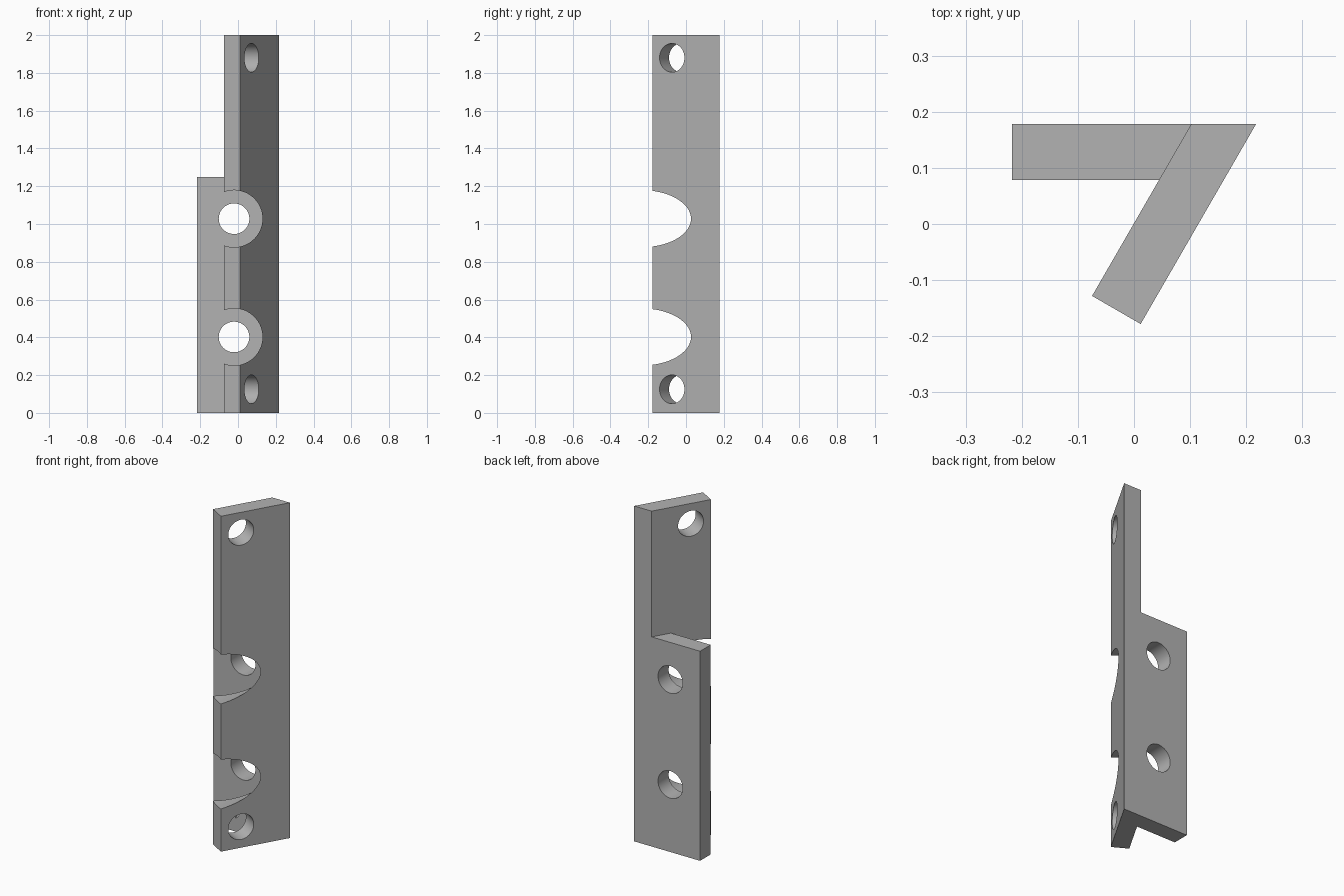
import bpy, bmesh, math
from mathutils import Vector, Matrix

if "Cube" in bpy.data.objects:
    bpy.data.objects.remove(bpy.data.objects["Cube"])

grey = bpy.data.materials.new("plain grey")
grey.diffuse_color = (0.45, 0.45, 0.45, 1)
grey.use_nodes = True
grey.node_tree.nodes["Principled BSDF"].inputs["Base Color"].default_value = grey.diffuse_color


def finish(bm, name):
    bmesh.ops.recalc_face_normals(bm, faces=bm.faces)
    mesh = bpy.data.meshes.new(name)
    bm.to_mesh(mesh)
    bm.free()
    mesh.materials.append(grey)
    ob = bpy.data.objects.new(name, mesh)
    bpy.context.collection.objects.link(ob)
    return ob


def prism(name, outline, height):
    """Extrude a plan outline upward from the ground."""
    bm = bmesh.new()
    face = bm.faces.new([bm.verts.new((x, y, 0)) for x, y in outline])
    ext = bmesh.ops.extrude_face_region(bm, geom=[face])
    top = [v for v in ext["geom"] if isinstance(v, bmesh.types.BMVert)]
    bmesh.ops.translate(bm, verts=top, vec=(0, 0, height))
    return finish(bm, name)


def rod(name, start, end, radius):
    """Cylinder running between two points."""
    a, b = Vector(start), Vector(end)
    turn = (b - a).to_track_quat('Z', 'Y').to_matrix().to_4x4()
    bm = bmesh.new()
    bmesh.ops.create_cone(bm, cap_ends=True, segments=64, radius1=radius, radius2=radius,
                          depth=(b - a).length, matrix=Matrix.Translation((a + b) / 2) @ turn)
    return finish(bm, name)


def combine(target, tool, operation):
    mod = target.modifiers.new(operation.lower(), 'BOOLEAN')
    mod.operation, mod.object, mod.solver = operation, tool, 'EXACT'
    bpy.context.view_layer.objects.active = target
    bpy.ops.object.modifier_apply(modifier=mod.name)
    bpy.data.objects.remove(tool)


# Tall plate, leaning 60 degrees in plan
along = Vector((0.5, math.sqrt(0.75)))
across = Vector((-along.y, along.x)) * 0.1
back_corner = Vector((0.2175, 0.178))
front_corner = back_corner - along * 0.4113
back_inner = Vector((back_corner.x - 0.1 / along.y, 0.178))
bracket = prism("angle_bracket", [back_corner, back_inner, front_corner + across, front_corner], 2.0)

# Short plate along the back, its end buried in the tall plate
flange = prism("back_flange", [(-0.2175, 0.078), (0.09, 0.078), (0.14, 0.178), (-0.2175, 0.178)], 1.25)
combine(bracket, flange, 'UNION')

# Flange screw holes, with wide tool clearance through the tall plate
for z in (0.402, 1.028):
    combine(bracket, rod("clearance", (-0.021, -0.4, z), (-0.021, 0.078, z), 0.151), 'DIFFERENCE')
    combine(bracket, rod("flange_hole", (-0.021, 0, z), (-0.021, 0.3, z), 0.081), 'DIFFERENCE')

# Screw holes square to the tall plate, near its ends
centre = front_corner + along * 0.12
for z in (0.125, 1.88):
    a, b = centre - across, centre + across * 2
    combine(bracket, rod("plate_hole", (a.x, a.y, z), (b.x, b.y, z), 0.076), 'DIFFERENCE')

# Smooth bores, sharp plate edges
bpy.ops.object.select_all(action='DESELECT')
bracket.select_set(True)
bpy.context.view_layer.objects.active = bracket
bpy.ops.object.shade_smooth_by_angle(angle=math.radians(30))
